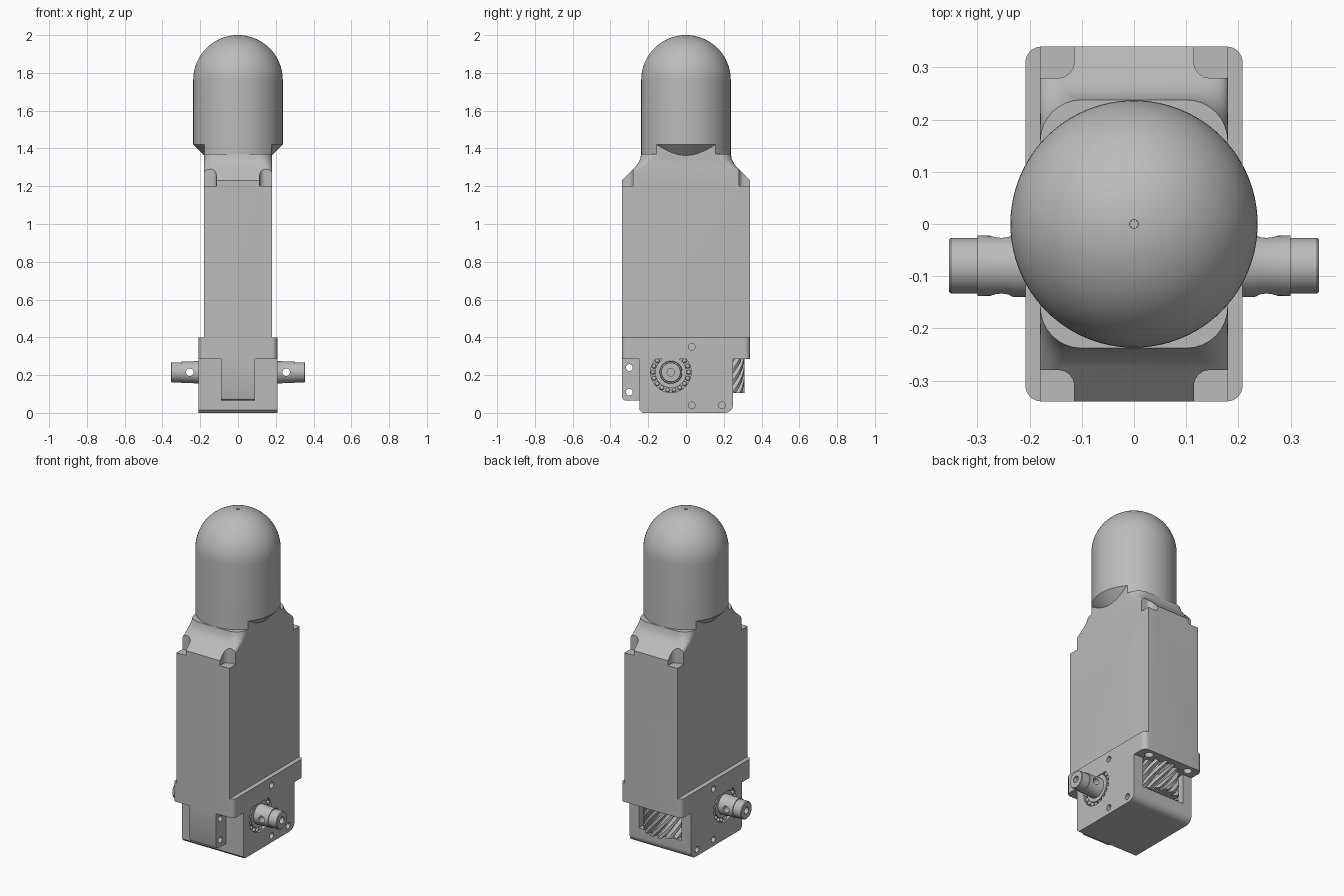
import bpy, bmesh
from math import sin, cos, pi, radians
from mathutils import Vector

cube = bpy.data.objects.get("Cube")
if cube:
    bpy.data.objects.remove(cube, do_unlink=True)

GREY = (0.5, 0.5, 0.5, 1)
metal = bpy.data.materials.new("satin grey")
metal.use_nodes = True
metal.diffuse_color = GREY
metal.node_tree.nodes["Principled BSDF"].inputs["Base Color"].default_value = GREY


def circle(r, center=(0, 0), n=48):
    return [(center[0] + r * cos(2 * pi * i / n), center[1] + r * sin(2 * pi * i / n))
            for i in range(n)]


def rounded_rect(hx, hy, r, center=(0, 0), steps=8):
    pts = []
    for q, (sx, sy) in enumerate([(1, 1), (-1, 1), (-1, -1), (1, -1)]):
        for i in range(steps + 1):
            a = (q + i / steps) * pi / 2
            pts.append((center[0] + sx * (hx - r) + r * cos(a),
                        center[1] + sy * (hy - r) + r * sin(a)))
    return pts


def make_object(name, bm):
    bmesh.ops.recalc_face_normals(bm, faces=bm.faces)
    mesh = bpy.data.meshes.new(name)
    bm.to_mesh(mesh)
    bm.free()
    mesh.materials.append(metal)
    ob = bpy.data.objects.new(name, mesh)
    bpy.context.collection.objects.link(ob)
    return ob


def loft(name, sections, axis="z"):
    """Skin a list of (outline, position along axis) and cap both ends."""
    place = {"x": lambda u, v, t: (t, u, v),
             "y": lambda u, v, t: (u, t, v),
             "z": lambda u, v, t: (u, v, t)}[axis]
    bm = bmesh.new()
    rings = [[bm.verts.new(place(u, v, t)) for u, v in outline] for outline, t in sections]
    n = len(rings[0])
    for a, b in zip(rings, rings[1:]):
        for i in range(n):
            j = (i + 1) % n
            bm.faces.new((a[i], a[j], b[j], b[i]))
    bm.faces.new(rings[0])
    bm.faces.new(rings[-1])
    return make_object(name, bm)


def prism(name, outline, a, b, axis="z"):
    return loft(name, [(outline, a), (outline, b)], axis)


def cut(ob, cutters):
    for c in cutters:
        mod = ob.modifiers.new("cut", "BOOLEAN")
        mod.operation = "DIFFERENCE"
        mod.solver = "EXACT"
        mod.object = c
    bpy.context.view_layer.update()
    graph = bpy.context.evaluated_depsgraph_get()
    mesh = bpy.data.meshes.new_from_object(ob.evaluated_get(graph))
    ob.modifiers.clear()
    ob.data = mesh
    for c in cutters:
        bpy.data.objects.remove(c, do_unlink=True)


SIDES = (1, -1)
SHAFT = (-0.08, 0.215)      # y, z of the output shaft
WORM = (0, 0.17)            # x, y of the worm

# Domed motor cap: conical underside, hemisphere, small dimple at the pole
R = 0.237
profile = [(0.1, 1.283), (R, 1.42)]
profile += [(R * cos(a), 2 - R + R * sin(a)) for a in [radians(88) * i / 28 for i in range(29)]]
profile += [(0.008, 1.985)]
loft("domed_cap", [(circle(r, n=96), z) for r, z in profile])

# Neck: the cap's cylinder trimmed to the width of the housing
neck = [(max(-0.18, min(0.18, x)), y) for x, y in circle(R, n=96)]
prism("neck", neck, 1.34, 1.45)

# Tall housing with sloped shoulders that round off toward the neck
shoulder = [(0.39, 0.34, 0.001), (1.23, 0.34, 0.001), (1.30, 0.27, 0.035), (1.32, 0.254, 0.05),
            (1.345, 0.242, 0.068), (1.37, 0.238, 0.08)]
housing = loft("housing", [(rounded_rect(0.18, hy, r), z) for z, hy, r in shoulder])
cut(housing, [prism("notch_cutter", rounded_rect(0.1, 0.1, 0.03, (sx * 0.215, sy * 0.38)), 1.2, 1.5)
              for sx in SIDES for sy in SIDES])

# Flange with screw holes below and a pin hole on each side
flange = prism("flange", rounded_rect(0.208, 0.34, 0.03), 0.285, 0.4)
cut(flange, [prism("screw_cutter", circle(0.025, (sx * 0.14, sy * 0.295), 24), 0.25, 0.32)
             for sx in SIDES for sy in SIDES]
    + [prism("pin_cutter", circle(0.018, (0.03, 0.35), 24), s * 0.16, s * 0.25, "x") for s in SIDES])

# Gearbox block: chamfered front foot, rounded back foot, worm window, bearing seats
rr = 0.045
foot = [(-0.245, 0.285), (-0.245, 0.015), (-0.23, 0)]
foot += [(0.25 - rr + rr * sin(a), rr - rr * cos(a)) for a in [pi / 2 * i / 8 for i in range(9)]]
foot += [(0.25, 0.285)]
block = prism("gearbox_block", foot, -0.208, 0.208, "x")
cutters = [prism("window_cutter", rounded_rect(0.145, 0.15, 0.005, (0, 0.18)), 0.1, 0.3)]
for s in SIDES:
    cutters.append(prism("bearing_cutter", circle(0.107, SHAFT), s * 0.185, s * 0.25, "x"))
    for y in (0.03, 0.19):
        cutters.append(prism("pin_cutter", circle(0.018, (y, 0.04), 24), s * 0.18, s * 0.25, "x"))
cut(block, cutters)

# Front tongue with two cross holes
tongue = prism("front_tongue", [(-0.34, 0.29), (-0.34, 0.085), (-0.334, 0.071), (-0.32, 0.065),
                                (-0.24, 0.065), (-0.24, 0.29)], -0.09, 0.09, "x")
cut(tongue, [prism("hole_cutter", circle(0.018, (-0.3, z), 24), -0.2, 0.2, "x") for z in (0.11, 0.24)])

# Helical worm
TEETH = 16


def worm_outline(turn):
    pts = []
    for i in range(TEETH):
        for f, r in ((0, 0.113), (0.2, 0.113), (0.4, 0.14), (0.8, 0.14)):
            a = turn + 2 * pi * (i + f) / TEETH
            pts.append((WORM[0] + r * cos(a), WORM[1] + r * sin(a)))
    return pts


loft("worm", [(worm_outline(1.2 * i / 16), 0.105 + 0.185 * i / 16) for i in range(17)])

# Output shaft stubs and ball bearings on both sides
for s, side in ((1, "left"), (-1, "right")):
    steps = [(0.06, 0.15), (0.06, 0.23), (0.057, 0.24), (0.058, 0.3), (0.053, 0.3),
             (0.053, 0.351), (0.05, 0.355), (0.02, 0.355), (0.02, 0.325)]
    shaft = loft(side + "_shaft", [(circle(r, SHAFT), s * x) for r, x in steps], "x")
    cut(shaft, [prism("cross_cutter", circle(0.02, (s * 0.255, SHAFT[1]), 24), -0.3, 0.2, "y")])
    prism(side + "_bearing_race", circle(0.083, SHAFT), s * 0.18, s * 0.203, "x")
    bm = bmesh.new()
    for i in range(18):
        a = 2 * pi * i / 18
        ball = bmesh.ops.create_uvsphere(bm, u_segments=12, v_segments=8, radius=0.012)
        bmesh.ops.translate(bm, verts=ball["verts"], vec=Vector(
            (s * 0.194, SHAFT[0] + 0.095 * cos(a), SHAFT[1] + 0.095 * sin(a))))
    make_object(side + "_bearing_balls", bm)

# Smooth curved surfaces, keep edges sharp
bpy.ops.object.select_all(action="DESELECT")
for ob in bpy.context.collection.objects:
    if ob.type == "MESH" and metal.name in ob.data.materials:
        ob.select_set(True)
        bpy.context.view_layer.objects.active = ob
bpy.ops.object.shade_smooth_by_angle(angle=radians(28))
